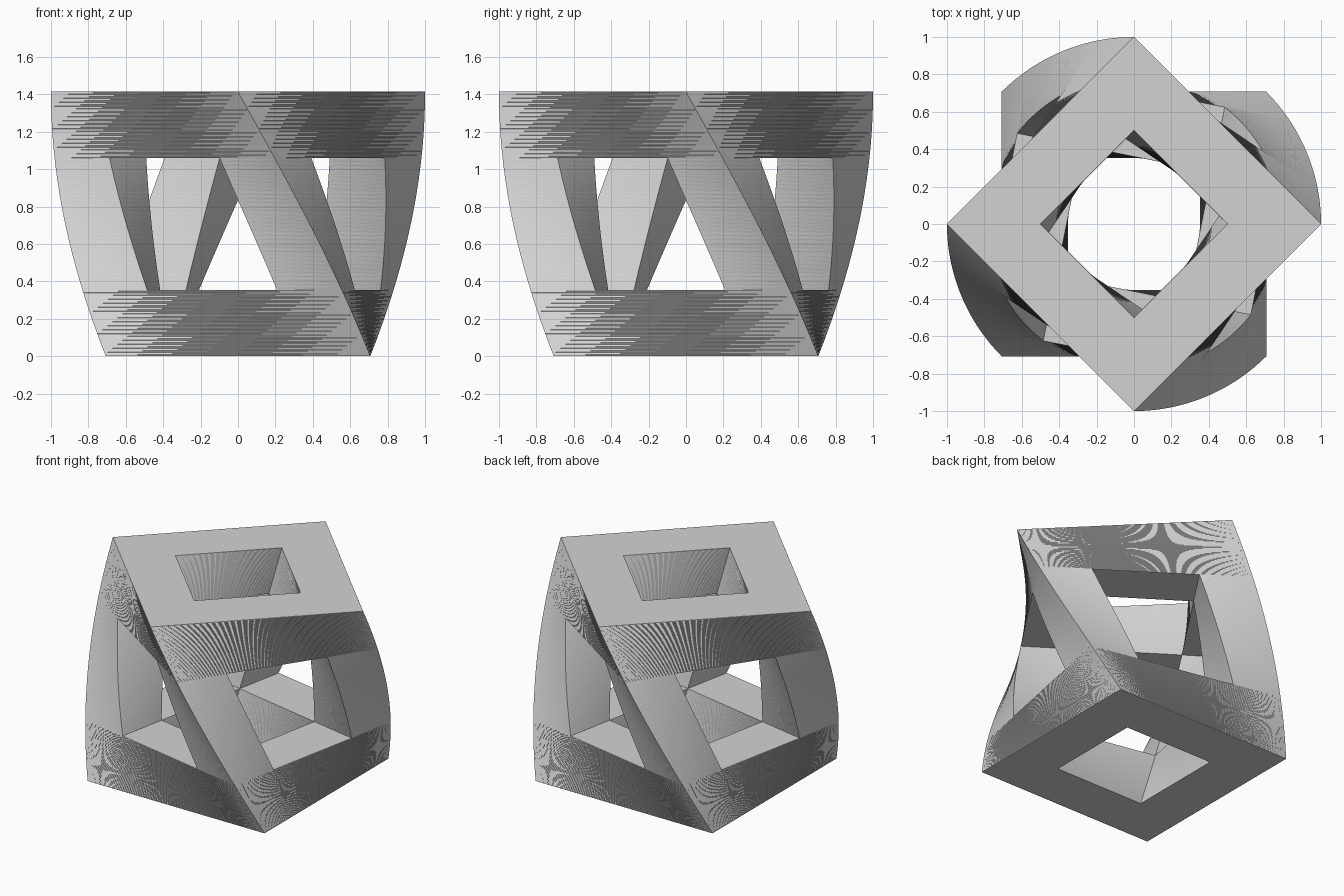
import bpy
import bmesh
from math import cos, sin, pi, sqrt
from mathutils import Vector

if "Cube" in bpy.data.objects:
    bpy.data.objects.remove(bpy.data.objects["Cube"], do_unlink=True)

HALF = sqrt(0.5)        # half the side of the block
HOLE = HALF / 2         # half the side of each square opening
HEIGHT = 2 * HALF
LOW, HIGH = HEIGHT / 4, HEIGHT * 3 / 4
STEPS = 200             # slices over the full height

grey = bpy.data.materials.new("plain grey")
grey.use_nodes = True
grey.diffuse_color = (0.65, 0.65, 0.65, 1)
grey.node_tree.nodes["Principled BSDF"].inputs["Base Color"].default_value = (0.65, 0.65, 0.65, 1)

bm = bmesh.new()


def twisted(x, y, z):
    """Turn a point clockwise, an eighth of a turn over the full height."""
    a = -pi / 4 * z / HEIGHT
    return Vector((x * cos(a) - y * sin(a), x * sin(a) + y * cos(a), z))


def rect(x0, y0, x1, y1):
    return [(x0, y0), (x1, y0), (x1, y1), (x0, y1)]


def sweep(loop, z0, z1):
    """Twisted walls over a counter-clockwise outline."""
    count = round(STEPS * (z1 - z0) / HEIGHT)
    rings = []
    for i in range(count + 1):
        z = z0 + (z1 - z0) * i / count
        rings.append([bm.verts.new(twisted(x, y, z)) for x, y in loop])
    for low, up in zip(rings, rings[1:]):
        for k in range(len(loop)):
            n = (k + 1) % len(loop)
            bm.faces.new((low[k], low[n], up[n]))
            bm.faces.new((low[k], up[n], up[k]))


def flat(loop, z, up):
    verts = [bm.verts.new(twisted(x, y, z)) for x, y in loop]
    bm.faces.new(verts if up else verts[::-1])


outer = rect(-HALF, -HALF, HALF, HALF)
inner = rect(-HOLE, -HOLE, HOLE, HOLE)

# Bottom and top frames: outer walls and the walls of the vertical opening
for z0, z1 in ((0, LOW), (HIGH, HEIGHT)):
    sweep(outer, z0, z1)
    sweep(inner[::-1], z0, z1)

# Four corner posts between the frames
for x in (-HALF, HOLE):
    for y in (-HALF, HOLE):
        sweep(rect(x, y, x + HOLE, y + HOLE), LOW, HIGH)

# Flat ends of the frames, and the sills and heads of the side windows
for k in range(4):
    n = (k + 1) % 4
    for z, up in ((0, False), (HEIGHT, True)):
        flat([outer[k], outer[n], inner[n], inner[k]], z, up)
for strip in (rect(-HOLE, -HALF, HOLE, -HOLE), rect(-HOLE, HOLE, HOLE, HALF),
              rect(-HALF, -HOLE, -HOLE, HOLE), rect(HOLE, -HOLE, HALF, HOLE)):
    flat(strip, LOW, True)
    flat(strip, HIGH, False)

bmesh.ops.remove_doubles(bm, verts=bm.verts[:], dist=1e-5)
# Join the coplanar quarters of each end into clean faces
mesh = bpy.data.meshes.new("twisted_block")
bm.to_mesh(mesh)
bm.free()
mesh.materials.append(grey)
block = bpy.data.objects.new("twisted_block", mesh)
bpy.context.collection.objects.link(block)
